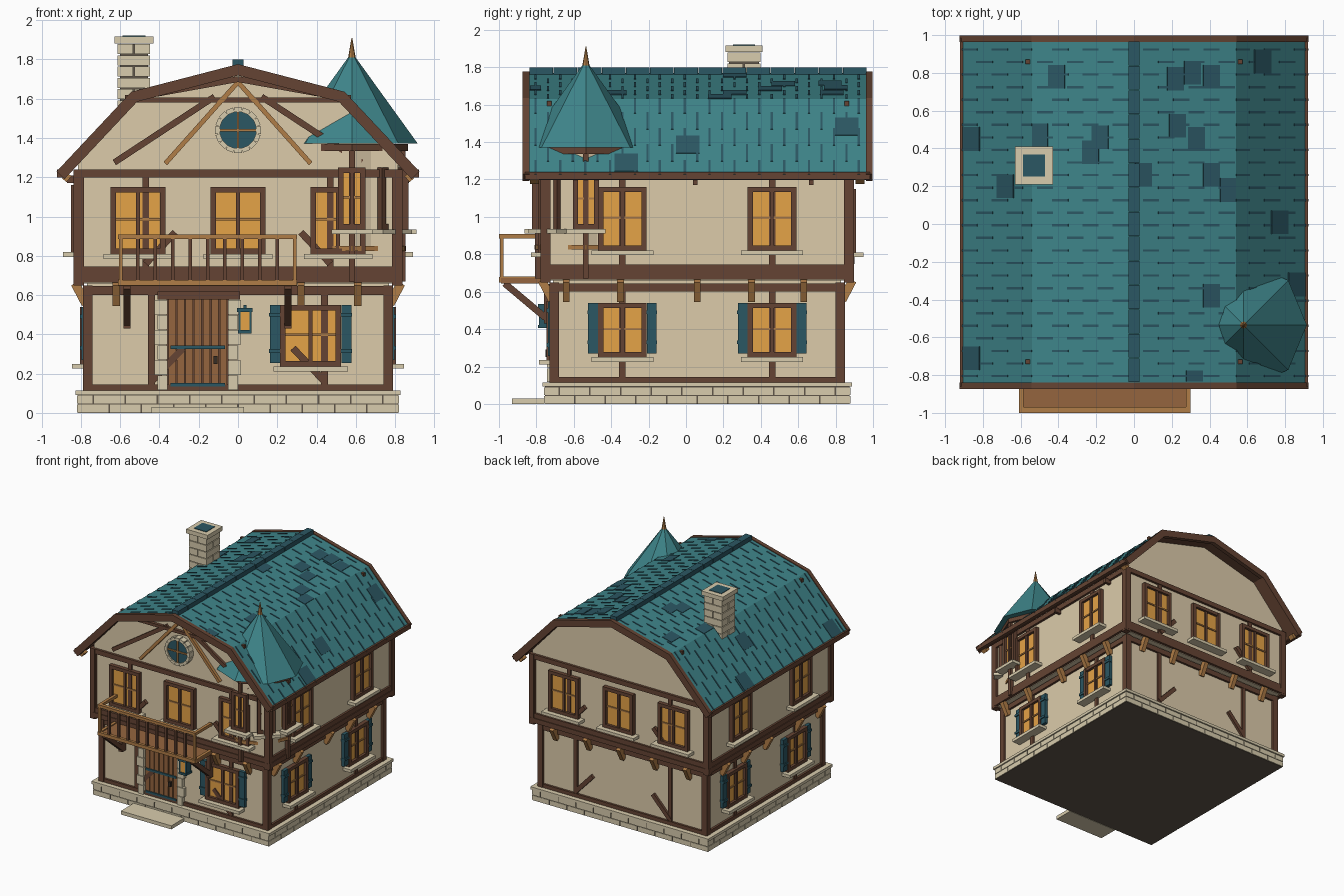
import bpy, bmesh, math
from mathutils import Matrix, Vector

if "Cube" in bpy.data.objects:
    bpy.data.objects.remove(bpy.data.objects["Cube"])


def material(name, code):
    rgb = [int(code[i:i + 2], 16) / 255 for i in (0, 2, 4)]
    m = bpy.data.materials.new(name)
    m.diffuse_color = [c / 12.92 if c < .04 else ((c + .055) / 1.055) ** 2.4 for c in rgb] + [1]
    m.use_nodes = True
    m.node_tree.nodes["Principled BSDF"].inputs["Base Color"].default_value = m.diffuse_color
    return m


PLASTER = material("plaster", "DCCBAA")
STONE = material("pale stone", "D8CCAD")
MORTAR = material("mortar", "60564A")
TIMBER = material("dark timber", "654433")
OAK = material("light oak", "B07D47")
PLANK = material("plank wood", "95653E")
GLOW = material("amber glass", "E5A347")
TEAL = material("teal tiles", "3E8489")
DEEP = material("deep teal", "2B5763")
DARK = material("dark iron", "352C25")

parts = {}
CY = 0.06  # house centre in y


def part(name, mat):
    return parts.setdefault(name, (bmesh.new(), mat))[0]


def mbox(name, mat, mtx, size):
    bmesh.ops.create_cube(part(name, mat), size=1, matrix=mtx @ Matrix.Diagonal((*size, 1)))


def box(name, mat, x0, x1, y0, y1, z0, z1, frame=Matrix()):
    c = ((x0 + x1) / 2, (y0 + y1) / 2, (z0 + z1) / 2)
    mbox(name, mat, frame @ Matrix.Translation(c), (abs(x1 - x0), abs(y1 - y0), z1 - z0))


def side(k, o=(0, CY)):
    # wall frame: 0 front, 1 right, 2 back, 3 left
    return Matrix.Translation((*o, 0)) @ Matrix.Rotation(k * math.pi / 2, 4, 'Z')


def wbox(name, mat, k, u, w, d0, d1, z0, z1, o=(0, CY)):
    box(name, mat, u - w / 2, u + w / 2, -d1, -d0, z0, z1, side(k, o))


def beam(name, mat, p, q, w, t, frame=Matrix(), hint=(0, 1, 0)):
    p, q = Vector(p), Vector(q)
    x = (q - p).normalized()
    z = x.cross(Vector(hint)).normalized()
    m = Matrix((x, z.cross(x), z)).transposed().to_4x4()
    m.translation = (p + q) / 2
    mbox(name, mat, frame @ m, ((q - p).length, t, w))


def cone(name, mat, r1, r2, z0, z1, x, y, seg=8, tilt=Matrix()):
    bmesh.ops.create_cone(part(name, mat), cap_ends=True, segments=seg, radius1=r1, radius2=r2, depth=z1 - z0,
                          matrix=Matrix.Translation((x, y, (z0 + z1) / 2)) @ tilt)


def prism(name, mat, outline, y0, y1):
    bm = part(name, mat)
    a, b = [[bm.verts.new((x, y, z)) for x, z in outline] for y in (y0, y1)]
    n = len(a)
    bm.faces.new(a)
    bm.faces.new(b[::-1])
    for i in range(n):
        bm.faces.new((a[i], b[i], b[(i + 1) % n], a[(i + 1) % n]))


def window(k, u, d, z0, z1, w, shutters=False, o=(0, CY)):
    wbox("window_glass", GLOW, k, u, w - .03, d - .02, d + .012, z0 + .01, z1 - .01, o)
    for s in (-1, 1):
        wbox("window_frame", TIMBER, k, u + s * (w / 2 - .014), .028, d, d + .035, z0, z1, o)
        if shutters:
            us = u + s * (w / 2 + .027)
            wbox("shutter", DEEP, k, us, .052, d, d + .027, z0 + .02, z1)
            for zs in (z0 + .07, z1 - .06):
                wbox("shutter_rail", DEEP, k, us, .058, d, d + .035, zs, zs + .02)
    for z in (z0, z1 - .028):
        wbox("window_frame", TIMBER, k, u, w, d, d + .034, z, z + .028, o)
    wbox("window_frame", TIMBER, k, u, .02, d, d + .028, z0, z1, o)
    wbox("window_bar", OAK, k, u, w - .05, d, d + .02, (z0 + z1) / 2, (z0 + z1) / 2 + .012, o)
    wbox("window_sill", STONE, k, u, w + .07, d, d + .075, z0 - .025, z0, o)


# stone foundation with staggered blocks
box("foundation_core", MORTAR, -.815, .815, CY - .815, CY + .815, 0, .1)
box("foundation_cap", STONE, -.828, .828, CY - .828, CY + .828, .092, .115)
for k in range(4):
    for row in range(2):
        cuts = [-.82] + [-.82 + .164 * (i + .5 * row) for i in range(1 - row, 10)] + [.82]
        for a, b in zip(cuts, cuts[1:]):
            wbox("foundation_block", STONE, k, (a + b) / 2, b - a - .008, .8, .82,
                 .002 + row * .046, .043 + row * .046)
box("door_step", STONE, -.44, .03, -.93, -.76, 0, .03)

# plaster walls and gable
box("ground_floor_wall", PLASTER, -.77, .77, CY - .77, CY + .77, .11, .66)
box("upper_floor_wall", PLASTER, -.815, .815, CY - .815, CY + .815, .66, 1.22)
prism("gable_wall", PLASTER, [(-.815, 1.2), (.815, 1.2), (.815, 1.27), (.52, 1.59), (0, 1.725), (-.52, 1.59),
                              (-.815, 1.27)], CY - .815, CY + .815)

# timber frame on all four sides
for k in range(4):
    F = side(k)
    across = k % 2 == 0
    for d, z0, z1 in ((.788, .112, .145), (.788, .6, .645), (.838, .665, .705), (.832, .7, .745), (.835, 1.2, 1.24)):
        wbox("wall_beam", TIMBER, k, 0, d * 2 - .01, d - .04, d, z0, z1)
    for s in (-1, 1):
        wbox("corner_post", TIMBER, k, s * .768, .045, .74, .79, .11, .65)
        wbox("corner_post", TIMBER, k, s * .813, .045, .785, .837, .65, 1.24)
        wbox("wall_stud", TIMBER, k, s * (.44 if across else .4), .035, .76, .785, .115, .64)
        wbox("wall_stud", TIMBER, k, s * (.47 if across else .4), .035, .8, .829, .7, 1.22)
        if across:
            beam("wall_brace", TIMBER, (s * .44, -.775, .16), (s * .28, -.775, .33), .035, .03, F)
            beam("wall_brace", TIMBER, (s * .47, -.825, .76), (s * .32, -.825, .92), .035, .03, F)
            window(k, s * .51, .815, .81, 1.15, .28)
        else:
            window(k, s * .4, .815, .82, 1.16, .26)
            window(k, s * .4, .77, .25, .54, .26, True)
    if across:
        window(k, 0, .815, .81, 1.15, .28)
    for u in ((-.62, .32, .61), (-.7, -.41, 0, .29, .57), (-.62, -.31, 0, .31, .62), (-.57, -.29, 0, .41, .7))[k]:
        beam("jetty_corbel", OAK, (u, -.775, .555), (u, -.83, .66), .045, .036, F, (1, 0, 0))
window(0, .37, .77, .235, .55, .31, True)

# gambrel roof: shell profile offset inward by t
EAVE, KNEE, RIDGE = (.92, 1.225), (.54, 1.63), (0, 1.77)


def shell(t):
    e, n, r = (EAVE[0] - .73 * t, EAVE[1] - .68 * t), (KNEE[0] - .53 * t, KNEE[1] - .9 * t), (0, RIDGE[1] - 1.03 * t)
    return [e, n, r, (-n[0], n[1]), (-e[0], e[1])]


prism("roof_tiles", TEAL, shell(0) + shell(.025)[::-1], -.84, .967)
prism("roof_boards", TIMBER, shell(.025) + shell(.042)[::-1], -.838, .965)
for y in (-.873, .963):
    prism("barge_board", TIMBER, shell(-.006) + shell(.05)[::-1], y, y + .035)


def roof_plate(name, x, y, dx, dy, t):
    s = 1 if x > 0 else -1
    a, b = (KNEE, EAVE) if abs(x) > KNEE[0] else (RIDGE, KNEE)
    m = (b[1] - a[1]) / (b[0] - a[0])
    f = lambda v: (s * v, y, a[1] + m * (v - a[0]))
    lo, hi = max(abs(x) - dx / 2, a[0]), min(abs(x) + dx / 2, b[0])
    beam(name, DEEP, f(lo), f(hi), t, dy)


for row in range(27):
    for col in range(12):
        x = -.87 + col * .16 + (row % 2) * .08
        if .05 < abs(x) < .9:
            roof_plate("tile_gap", x, -.805 + row * .0665, .085, .012, .008)
for x, y in ((-.86, .45), (-.41, .78), (-.5, .47), (-.68, .2), (-.18, .46), (-.23, .38), (.05, .26), (.23, .52),
             (.31, .8), (.22, .77), (.41, .78), (.33, .45), (.41, .26), (.5, .18), (.41, -.38), (.32, -.805),
             (.68, .86), (.77, .01), (.86, -.32), (-.86, -.71)):
    roof_plate("dark_tile", x, y, .088, .06 if y < -.8 else .125, .009)
for i in range(14):
    y = -.837 + i * .129
    box("ridge_cap", DEEP, -.029, .029, y, y + .126, 1.755, 1.8)
for s in (-1, 1):
    box("eave_fascia", TIMBER, s * .88, s * .922, -.86, .985, 1.2, 1.24)
    for y in (-.81, .93):
        beam("purlin_end", OAK, (s * .86, y, 1.215), (s * .885, y, 1.185), .03, .05)
    for y in (.05, .67):
        box("rafter_tail", TIMBER, s * .8, s * .87, y - .012, y + .012, 1.17, 1.21)
    for y in (-.73, .86):
        box("tie_peg", TIMBER, s * .55, s * .575, y - .012, y + .012, 1.59, 1.62)

# front gable timbers and round window
F = side(0)
tilt = Matrix.Rotation(math.pi / 2, 4, 'X')
wbox("gable_tie", TIMBER, 0, 0, 1.1, .81, .84, 1.58, 1.605)
for s in (-1, 1):
    beam("gable_rafter", TIMBER, (s * .12, -.822, 1.61), (s * .63, -.822, 1.275), .032, .025, F)
    beam("gable_strut", OAK, (0, -.826, 1.685), (s * .37, -.826, 1.27), .024, .03, F)
    beam("gable_collar", TIMBER, (s * .53, -.84, 1.605), (0, -.84, 1.70), .03, .03, F)
cone("round_glass", DEEP, .098, .098, 1.41, 1.47, 0, -.77, 16, tilt)
for i in range(16):
    a = i * math.pi / 8
    m = Matrix.Translation((.104 * math.cos(a), -.785, 1.44 + .104 * math.sin(a))) @ Matrix.Rotation(-a, 4, 'Y')
    mbox("round_window_stone", STONE, m, (.024, .05, .039))
box("round_window_bar", OAK, -.006, .006, -.809, -.79, 1.345, 1.535)
box("round_window_bar", OAK, -.095, .095, -.809, -.79, 1.434, 1.446)

# corner turret with front, diagonal and side bay windows
TX, TY = .58, -.535
cone("turret_body", PLASTER, .26, .26, .85, 1.35, TX, TY)
cone("turret_floor", OAK, .275, .275, .825, .85, TX, TY)
cone("turret_cornice", TIMBER, .285, .285, 1.335, 1.37, TX, TY)
cone("turret_roof", TEAL, .335, .012, 1.372, 1.82, TX, TY)
cone("turret_finial", OAK, .026, .002, 1.77, 1.91, TX, TY)
for i in range(8):
    a = i * math.pi / 4
    x, y = TX + .258 * math.cos(a), TY + .258 * math.sin(a)
    box("turret_post", TIMBER, x - .015, x + .015, y - .015, y + .015, .67, 1.36)
for k in (0, .5, 1):
    window(k, 0, .253, .935, 1.25, .14, o=(TX, TY))

# chimney in alternating blocks
CX, CH = -.53, .31
box("chimney_core", MORTAR, CX - .072, CX + .072, CH - .08, CH + .08, 1.4, 1.88)
for row in range(8):
    z = 1.425 + row * .0575
    for s in (-1, 1):
        a, b = (.004 * s, .083 * s)
        xs, ys = ((a, b), (-.088, .088)) if row % 2 else ((-.083, .083), (a, .088 * s))
        box("chimney_block", STONE, CX + xs[0], CX + xs[1], CH + ys[0], CH + ys[1], z, z + .051)
box("chimney_cap", STONE, CX - .1, CX + .1, CH - .1, CH + .1, 1.882, 1.917)
box("chimney_flue", DEEP, CX - .058, CX + .058, CH - .058, CH + .058, 1.9, 1.921)

# plank door with stone jambs and iron straps
wbox("door_backing", TIMBER, 0, -.205, .32, .76, .775, .115, .58)
for i in range(7):
    wbox("door_plank", PLANK, 0, -.335 + i * .0435, .037, .77, .787, .118, .578)
for s in (-1, 1):
    for i in range(6):
        w = .065 if i % 2 else .05
        wbox("door_jamb", STONE, 0, -.205 + s * (.155 + w / 2), w, .76, .803, .117 + i * .077, .19 + i * .077)
wbox("door_lintel", TIMBER, 0, -.2, .42, .76, .815, .577, .618)
for z in (.135, .325):
    wbox("door_strap", DEEP, 0, -.205, .28, .78, .795, z, z + .018)
wbox("door_handle", DARK, 0, -.115, .02, .78, .81, .25, .29)

# wall lantern
wbox("lantern_glass", GLOW, 0, .035, .055, .785, .84, .42, .515)
for z, w in ((.405, .07), (.515, .08)):
    wbox("lantern_cap", DEEP, 0, .035, w, .775, .85, z, z + .018)
wbox("lantern_hanger", DEEP, 0, .035, .015, .76, .82, .53, .55)
for s in (-1, 1):
    wbox("lantern_bar", DEEP, 0, .035 + s * .028, .01, .78, .845, .415, .52)

# balcony
X0, X1 = -.61, .30
box("balcony_floor", PLANK, X0, X1, -.99, -.76, .645, .672)
box("balcony_edge", OAK, X0, X1, -1, -.975, .65, .678)
box("balcony_rail", OAK, X0, X1, -1, -.97, .885, .908)
for x in (X0, X1 - .025):
    box("balcony_rail", OAK, x, x + .025, -.975, -.77, .885, .908)
    box("balcony_edge", OAK, x, x + .025, -.98, -.77, .645, .68)
for i in range(11):
    x = X0 + .012 + i * (X1 - X0 - .024) / 10
    box("balcony_post" if i in (0, 10) else "balcony_baluster", OAK if i in (0, 10) else TIMBER,
        x - .009, x + .009, -.994, -.976, .67, .89)
for x in (-.565, .255):
    beam("balcony_brace", TIMBER, (x, -.97, .645), (x, -.75, .46), .036, .036, hint=(1, 0, 0))
    box("balcony_wall_post", TIMBER, x - .018, x + .018, -.76, -.71, .43, .64)

# turn every part into an object
for name, (bm, mat) in parts.items():
    bmesh.ops.recalc_face_normals(bm, faces=bm.faces)
    me = bpy.data.meshes.new(name)
    bm.to_mesh(me)
    bm.free()
    me.materials.append(mat)
    bpy.context.scene.collection.objects.link(bpy.data.objects.new(name, me))
